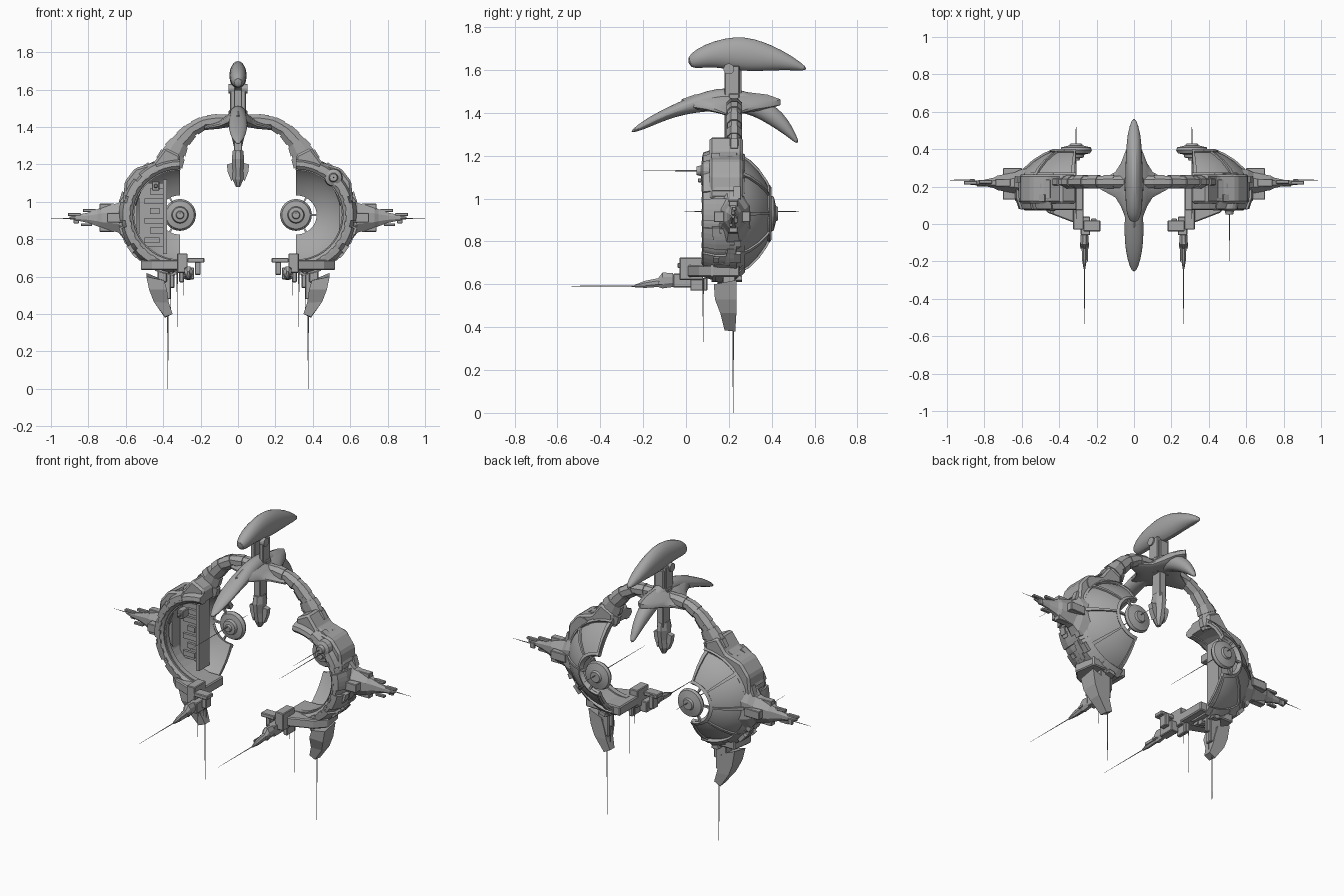
import bpy, bmesh, math, random
from mathutils import Vector, Matrix

random.seed(4)
if "Cube" in bpy.data.objects:
    bpy.data.objects.remove(bpy.data.objects["Cube"])

GREY = (0.38, 0.38, 0.38, 1)
hull = bpy.data.materials.new("hull grey")
hull.use_nodes = True
hull.diffuse_color = GREY
hull.node_tree.nodes["Principled BSDF"].inputs["Base Color"].default_value = GREY


def finish(name, bm, mirror=True, smooth=False, bevel=0, subsurf=0):
    bmesh.ops.recalc_face_normals(bm, faces=bm.faces)
    me = bpy.data.meshes.new(name)
    bm.to_mesh(me)
    bm.free()
    me.materials.append(hull)
    ob = bpy.data.objects.new(name, me)
    bpy.context.collection.objects.link(ob)
    if bevel:
        m = ob.modifiers.new("bevel", 'BEVEL')
        m.width, m.segments = bevel, 1
    if subsurf:
        ob.modifiers.new("subsurf", 'SUBSURF').levels = subsurf
        ob.modifiers["subsurf"].render_levels = subsurf
    if mirror:
        ob.modifiers.new("mirror", 'MIRROR').use_clip = False
    if smooth:
        bpy.ops.object.select_all(action='DESELECT')
        ob.select_set(True)
        bpy.context.view_layer.objects.active = ob
        bpy.ops.object.shade_smooth_by_angle(angle=math.radians(35))
    return ob


def add_box(bm, lo, hi, rot=None):
    lo, hi = Vector(lo), Vector(hi)
    size = Matrix.Diagonal((hi - lo).to_4d())
    size[3][3] = 1
    mat = Matrix.Translation((lo + hi) / 2) @ (rot or Matrix()) @ size
    bmesh.ops.create_cube(bm, size=1, matrix=mat)


def boxes(name, items, mirror=True, bevel=0.004):
    bm = bmesh.new()
    for lo, hi in items:
        add_box(bm, lo, hi)
    return finish(name, bm, mirror, bevel=bevel)


def skin(bm, rings, cap=True):
    rows = [[bm.verts.new(p) for p in r] for r in rings]
    n = len(rows[0])
    for a, b in zip(rows, rows[1:]):
        for i in range(n):
            bm.faces.new((a[i], a[(i + 1) % n], b[(i + 1) % n], b[i]))
    if cap:
        bm.faces.new(rows[0])
        bm.faces.new(rows[-1])


def ring(c, u, v, n=8):
    c, u, v = Vector(c), Vector(u), Vector(v)
    k = [(i + 0.5) * math.tau / n for i in range(n)]
    return [c + u * math.cos(t) + v * math.sin(t) for t in k]


def loft(name, sections, n=8, **kw):
    bm = bmesh.new()
    skin(bm, [ring(*s, n=n) for s in sections])
    return finish(name, bm, **kw)


def prism(name, pts, axis, a, b, **kw):
    # Outline lies in the plane normal to the axis, extruded from a to b
    def at(p, d):
        q = list(p)
        q.insert(axis, d)
        return q
    bm = bmesh.new()
    skin(bm, [[at(p, a) for p in pts], [at(p, b) for p in pts]])
    return finish(name, bm, **kw)


CX, CZ = 0.31, 0.93


def turn(name, profile, a0=-90, a1=90, steps=24, sx=1.0, centre=(CX, CZ), **kw):
    # Sweep a closed (radius, y) profile around an axis parallel to y
    bm = bmesh.new()
    rings = []
    for i in range(steps + 1):
        t = math.radians(a0 + (a1 - a0) * i / steps)
        rings.append([(centre[0] + r * math.cos(t) * sx, y, centre[1] + r * math.sin(t))
                      for r, y in profile])
    full = abs(a1 - a0) >= 360
    skin(bm, rings, cap=not full)
    if full:
        bmesh.ops.remove_doubles(bm, verts=bm.verts, dist=1e-5)
    return finish(name, bm, **kw)


def spike(name, base, tip, r=0.0025, **kw):
    base, tip = Vector(base), Vector(tip)
    d = (tip - base).normalized()
    u = d.orthogonal()
    v = d.cross(u)
    loft(name, [(base, u * r, v * r), (tip, u * r * 0.2, v * r * 0.2)], n=4, **kw)


# Central crescents: rows of top y, z, bottom y, z, half width
def crescent(name, rows):
    secs = []
    for yt, zt, yb, zb, w in rows:
        t, b = Vector((0, yt, zt)), Vector((0, yb, zb))
        secs.append(((t + b) / 2, (w * 1.06, 0, 0), (t - b) * 0.53))
    loft(name, secs, n=12, mirror=False, smooth=True, subsurf=1)


crescent("upper_crescent", [
    (0, 1.655, .02, 1.61, .02), (.05, 1.70, .06, 1.61, .04), (.13, 1.735, .14, 1.615, .045),
    (.23, 1.757, .23, 1.6, .045), (.32, 1.745, .32, 1.595, .045), (.4, 1.715, .41, 1.6, .04),
    (.49, 1.67, .48, 1.6, .035), (.575, 1.605, .555, 1.597, .01)])
crescent("lower_crescent", [
    (-.26, 1.315, -.255, 1.305, .01), (-.2, 1.365, -.19, 1.325, .035), (-.1, 1.42, -.09, 1.37, .05),
    (0, 1.465, 0, 1.395, .05), (.1, 1.505, .1, 1.41, .045), (.2, 1.52, .2, 1.41, .045),
    (.3, 1.495, .28, 1.40, .045), (.38, 1.455, .35, 1.37, .045), (.45, 1.405, .43, 1.32, .035),
    (.5, 1.33, .48, 1.285, .025), (.53, 1.26, .515, 1.255, .01)])
loft("crescent_flare", [((x, .21, z), (0, a, 0), (0, 0, b)) for x, z, a, b in [
    (0, 1.45, .24, .05), (.04, 1.44, .2, .04), (.07, 1.425, .12, .03),
    (.1, 1.41, .07, .02), (.18, 1.395, .025, .012)]], n=12, smooth=True)

# Mast, pivots and hanging pod
boxes("mast_pylon", [((.016, .18, 1.46), (.042, .25, 1.62)), ((.02, .2, 1.4), (.05, .25, 1.49)),
                     ((-.01, .235, 1.48), (.03, .26, 1.6))])
loft("mast_pivot", [((x, .2, 1.605), (0, .025, 0), (0, 0, .025)) for x in (.02, .05)], n=16)
boxes("pod_neck", [((-.022, .18, 1.25), (.022, .25, 1.42))], mirror=False)
loft("hanging_pod", [((0, .21, z), (w, 0, 0), (0, d, 0)) for z, w, d in [
    (1.275, .03, .045), (1.23, .036, .055), (1.17, .03, .045), (1.12, .032, .035), (1.08, .012, .015)]],
    mirror=False)
prism("pod_fin", [(.02, 1.21), (.06, 1.2), (.055, 1.16), (.035, 1.11), (.02, 1.14)], 1, .195, .225)

# Arch arms with raised collars
PATH = [(0, 1.437, .03), (.1, 1.435, .032), (.18, 1.425, .032), (.25, 1.385, .037),
        (.31, 1.32, .045), (.345, 1.26, .06), (.375, 1.19, .07)]


def arch_section(t, s=1.0):
    i = min(int(t), len(PATH) - 2)
    f = t - i
    x, z, h = [p + (q - p) * f for p, q in zip(PATH[i], PATH[i + 1])]
    d = Vector((PATH[i + 1][0] - PATH[i][0], 0, PATH[i + 1][1] - PATH[i][1])).normalized()
    if 0 < i and f < 0.01:
        d = Vector((PATH[i + 1][0] - PATH[i - 1][0], 0, PATH[i + 1][1] - PATH[i - 1][1])).normalized()
    return (x, .225, z), (0, .035 * s, 0), Vector((-d.z, 0, d.x)) * h * s * 1.08


loft("arch_arm", [arch_section(t) for t in range(7)])
for k in range(5):
    loft("arch_collar", [arch_section(k + t, 1.12) for t in (1.1, 1.75)])

# Shoulder and bowl rim
prism("shoulder", [(.31, 1.25), (.39, 1.29), (.45, 1.21), (.55, 1.18), (.605, 1.11), (.615, 1.0),
                   (.55, .97), (.5, 1.1), (.41, 1.16), (.31, 1.185)], 1, .11, .265, bevel=.012)
RIM = [(.25, .25), (.245, .09), (.262, .075), (.285, .08), (.305, .14), (.305, .235), (.275, .275)]
turn("bowl_rim", RIM, sx=1.03, steps=20)
for a in range(-84, 70, 26):
    turn("rim_plate", [(r + (.012 if r > .28 else 0), y) for r, y in RIM], a, a + 19, 4, sx=1.03)
turn("rim_inner_band", [(.238, .1), (.252, .1), (.252, .13), (.238, .13)], sx=1.03)

# Half bowl, ribs, hub and struts
OUTER = [(.275, .24), (.245, .29), (.2, .335), (.15, .37), (.11, .39)]
turn("half_bowl", OUTER + [(r - .004, y - .018) for r, y in reversed(OUTER)], sx=1.12,
     steps=32, smooth=True)
for a in (-89, -46, -2, 42, 85):
    turn("bowl_rib", [(r + .006, y + .008) for r, y in OUTER] +
         [(r - .004, y - .005) for r, y in reversed(OUTER)], a, a + 4, 2, sx=1.12)
turn("bowl_collar", [(.105, .38), (.12, .4), (.135, .39), (.12, .37)], sx=1.05)
turn("hub", [(0, .43), (.03, .43), (.036, .42), (.078, .41), (.085, .395), (.075, .378), (.045, .372),
             (.04, .355), (.022, .352), (.018, .34), (0, .34)], 0, 360, 32, smooth=True)
for a in (-62, -3, 56):
    turn("hub_strut", [(.07, .38), (.13, .38), (.13, .395), (.07, .395)], a, a + 6, 1)
spike("hub_needle_back", (CX, .42, CZ + .01), (CX, .54, CZ + .01))
spike("hub_needle_front", (CX, .36, CZ + .01), (CX, -.05, CZ + .01))

# Outer prow with antenna fins
loft("side_prow", [((x, .22, .915), (0, a, 0), (0, 0, b)) for x, a, b in [
    (.54, .09, .16), (.61, .075, .125), (.64, .06, .085), (.73, .042, .062), (.75, .03, .05),
    (.8, .018, .03), (.87, .012, .014), (.9, .006, .006)]], n=8)
boxes("prow_fins", [((.76, .215, .945), (.83, .235, .962)), ((.84, .21, .925), (.91, .23, .94)),
                    ((.78, .2, .87), (.84, .22, .885)), ((.85, .225, .885), (.88, .24, .92)),
                    ((.6, .13, .89), (.7, .3, .94)), ((.66, .2, .84), (.74, .24, .99))], bevel=.003)
spike("prow_needle", (.88, .235, .91), (1, .235, .91))

# Lower platform and forward gun
prism("lower_platform", [(.27, .0), (.33, .01), (.46, .06), (.52, .12), (.5, .25), (.27, .25)],
      2, .635, .69, bevel=.006)
boxes("gun_mount", [((.27, -.03, .62), (.325, .08, .725)), ((.235, -.06, .585), (.285, .04, .65)),
                    ((.18, -.04, .675), (.27, .02, .7)), ((.2, -.02, .61), (.23, .03, .69)),
                    ((.255, -.09, .6), (.275, -.05, .63)), ((.29, .02, .57), (.315, .1, .63))])
loft("gun_barrel", [((.265, y, z), (a, 0, 0), (0, 0, b)) for y, z, a, b in [
    (-.06, .62, .022, .035), (-.11, .618, .024, .04), (-.13, .608, .016, .022),
    (-.19, .6, .014, .018), (-.24, .592, .005, .006)]])
boxes("gun_rail", [((.245, -.2, .595), (.25, -.09, .612)), ((.24, -.13, .6), (.29, -.1, .612))], bevel=0)
spike("gun_needle", (.265, -.23, .592), (.265, -.57, .592))

# Lower fin hanging under each bowl
bm = bmesh.new()
skin(bm, [[(.49, .13, .6), (.49, .235, .62), (.405, .235, .585), (.395, .14, .58)],
          [(.475, .135, .53), (.475, .235, .53), (.385, .235, .52), (.38, .14, .53)],
          [(.45, .16, .465), (.45, .235, .465), (.37, .235, .46), (.37, .17, .46)],
          [(.39, .18, .385), (.39, .23, .38), (.35, .23, .4), (.35, .185, .4)]])
finish("lower_fin", bm)
boxes("fin_strut", [((.36, .185, .48), (.4, .23, .66)), ((.34, .2, .54), (.37, .22, .64)),
                    ((.38, .17, .57), (.43, .23, .65))])
spike("fin_needle", (.375, .22, .42), (.375, .22, 0), r=.003)
for x, z in ((.36, .4), (.325, .33), (.395, .47), (.29, .5)):
    spike("small_needle", (x, .21 if x > .35 else .08, .63), (x, .21 if x > .35 else .08, z))

# Round turret on the left shoulder, box mount on the right
turn("left_turret", [(0, .05), (.02, .05), (.025, .07), (.045, .08), (.05, .12), (.05, .27), (0, .27)],
     0, 360, 16, centre=(.51, 1.13), mirror=False)
spike("turret_needle", (.51, .06, 1.13), (.51, -.2, 1.13), mirror=False)
boxes("right_mount", [((-.46, .07, 1.06), (-.42, .13, 1.11)), ((-.45, .055, 1.075), (-.43, .08, 1.095))],
      mirror=False)

# Machinery wall inside the right bowl
wall = [((-.53, .2, .76), (-.385, .21, 1.1))]
for k in range(6):
    z = .78 + k * .052
    wall.append(((-.5 + .03 * (k % 2), .185, z), (-.42 + .02 * (k % 3), .205, z + .03)))
wall.append(((-.4, .17, .72), (-.38, .27, 1.12)))
boxes("bowl_wall", wall, mirror=False, bevel=0)

# Small fittings over the rim and shoulder
bm = bmesh.new()
for k in range(34):
    t = math.radians(random.uniform(-85, 62))
    c = Vector((CX + .32 * math.cos(t), random.uniform(.13, .25), CZ + .312 * math.sin(t)))
    half = Vector((random.uniform(.006, .014), random.uniform(.008, .02), random.uniform(.01, .03)))
    add_box(bm, c - half, c + half, Matrix.Rotation(-t, 4, 'Y'))
for k in range(12):
    t = math.radians(-70 + k * 12)
    c = Vector((CX + .27 * math.cos(t), .078, CZ + .265 * math.sin(t)))
    half = Vector((.006, .006, .012))
    add_box(bm, c - half, c + half, Matrix.Rotation(-t, 4, 'Y'))
finish("rim_fittings", bm)
